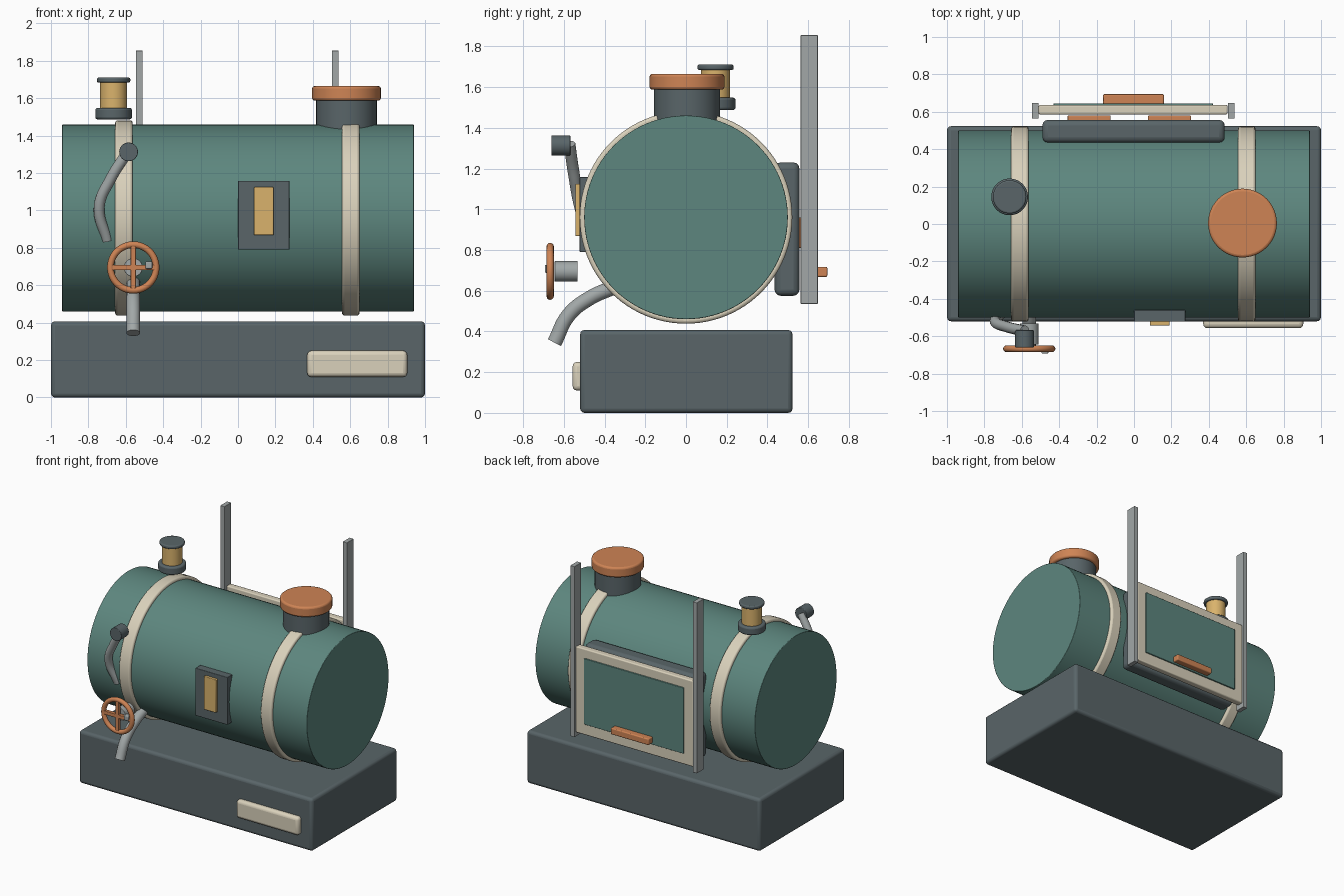
import bpy, math
from mathutils import Vector

if "Cube" in bpy.data.objects:
    bpy.data.objects.remove(bpy.data.objects["Cube"])


def mat(name, r, g, b):
    m = bpy.data.materials.new(name)
    m.diffuse_color = (r, g, b, 1)
    m.use_nodes = True
    m.node_tree.nodes["Principled BSDF"].inputs["Base Color"].default_value = m.diffuse_color
    return m


GREEN = mat("green_paint", 0.11, 0.24, 0.21)
DARK = mat("dark_iron", 0.10, 0.13, 0.14)
CREAM = mat("cream", 0.70, 0.64, 0.50)
COPPER = mat("copper", 0.62, 0.23, 0.09)
BRASS = mat("brass", 0.70, 0.45, 0.15)
STEEL = mat("steel", 0.36, 0.39, 0.39)


def finish(name, m, bevel=0, segs=3):
    o = bpy.context.object
    o.name = name
    o.data.materials.append(m)
    bpy.ops.object.transform_apply(location=False, rotation=True, scale=True)
    if bevel:
        b = o.modifiers.new("bevel", 'BEVEL')
        b.width, b.segments, b.limit_method = bevel, segs, 'ANGLE'
    bpy.ops.object.shade_smooth_by_angle(angle=math.radians(35))
    return o


def box(name, x, y, z, m, bevel=0):
    """Box from (min, max) ranges."""
    r = (x, y, z)
    bpy.ops.mesh.primitive_cube_add(size=1, location=[(a + b) / 2 for a, b in r])
    bpy.context.object.scale = [b - a for a, b in r]
    return finish(name, m, bevel)


def rod(name, p0, p1, radius, m, bevel=0, verts=48):
    """Cylinder between two points."""
    a, b = Vector(p0), Vector(p1)
    bpy.ops.mesh.primitive_cylinder_add(
        vertices=verts, radius=radius, depth=(b - a).length, location=(a + b) / 2,
        rotation=(b - a).to_track_quat('Z', 'Y').to_euler())
    return finish(name, m, bevel)


def tube(name, pts, radius, m):
    """Smooth curved pipe through points."""
    c = bpy.data.curves.new(name, 'CURVE')
    c.dimensions = '3D'
    c.bevel_depth, c.bevel_resolution, c.use_fill_caps = radius, 5, True
    s = c.splines.new('BEZIER')
    s.bezier_points.add(len(pts) - 1)
    for bp, p in zip(s.bezier_points, pts):
        bp.co = p
        bp.handle_left_type = bp.handle_right_type = 'AUTO'
    o = bpy.data.objects.new(name, c)
    bpy.context.collection.objects.link(o)
    bpy.ops.object.select_all(action='DESELECT')
    o.select_set(True)
    bpy.context.view_layer.objects.active = o
    bpy.ops.object.convert(target='MESH')
    return finish(name, m)


# Base block with front plate
box("base", (-1, 1), (-0.52, 0.523), (0, 0.407), DARK, 0.022)
box("base_plate", (0.37, 0.905), (-0.557, -0.50), (0.11, 0.25), CREAM, 0.022)

# Tank and bands
rod("tank", (-0.94, 0, 0.96), (0.94, 0, 0.96), 0.50, GREEN, 0.004, 96)
for side, x in (("left", -0.61), ("right", 0.603)):
    rod(side + "_band", (x - 0.047, 0, 0.96), (x + 0.047, 0, 0.96), 0.522, CREAM, 0.014, 96)

# Filler neck and cap
rod("filler_neck", (0.58, 0.005, 1.42), (0.58, 0.005, 1.60), 0.162, DARK, 0.008)
rod("filler_cap", (0.58, 0.005, 1.587), (0.58, 0.005, 1.665), 0.184, COPPER, 0.014)

# Whistle
wx, wy = -0.665, 0.145
rod("whistle_flange", (wx, wy, 1.487), (wx, wy, 1.548), 0.098, DARK, 0.012)
rod("whistle_body", (wx, wy, 1.54), (wx, wy, 1.69), 0.072, BRASS)
rod("whistle_top", (wx, wy, 1.684), (wx, wy, 1.71), 0.089, DARK, 0.008)

# Front gauge
box("gauge_plate", (0, 0.275), (-0.522, -0.46), (0.79, 1.158), DARK, 0.004)
box("gauge_glass", (0.085, 0.19), (-0.543, -0.51), (0.868, 1.125), BRASS, 0.005)

# Curved lever with knob
tube("lever_arm", [(-0.585, -0.572, 1.32), (-0.68, -0.55, 1.17), (-0.742, -0.522, 1.02),
                   (-0.70, -0.468, 0.84)], 0.029, STEEL)
rod("lever_knob", (-0.585, -0.66, 1.313), (-0.585, -0.568, 1.313), 0.05, DARK, 0.004)

# Valve body, handwheel and spout
hx, hz, hy = -0.56, 0.695, -0.667
rod("valve_body", (hx, -0.645, hz), (hx, -0.532, hz), 0.05, STEEL, 0.003)
bpy.ops.mesh.primitive_torus_add(location=(hx, hy, hz), rotation=(math.pi / 2, 0, 0),
                                 major_radius=0.122, minor_radius=0.018,
                                 major_segments=48, minor_segments=12)
finish("handwheel_rim", COPPER)
box("handwheel_spoke_h", (hx - 0.12, hx + 0.12), (hy - 0.014, hy + 0.014), (hz - 0.014, hz + 0.014), COPPER, 0.003)
box("handwheel_spoke_v", (hx - 0.014, hx + 0.014), (hy - 0.014, hy + 0.014), (hz - 0.12, hz + 0.12), COPPER, 0.003)
box("handwheel_grip", (-0.495, -0.458), (-0.693, -0.655), (0.688, 0.727), STEEL, 0.006)
tube("spout", [(hx, -0.36, 0.615), (hx, -0.47, 0.565), (hx, -0.575, 0.482), (hx, -0.646, 0.345)],
     0.037, STEEL)

# Rear firebox with two burners behind the door
box("firebox", (-0.49, 0.485), (0.435, 0.557), (0.575, 1.23), DARK, 0.03)
for side, x in (("left", -0.24), ("right", 0.19)):
    box(side + "_burner", (x - 0.115, x + 0.115), (0.55, 0.58), (0.81, 0.96), COPPER, 0.005)

# Sliding door on guide posts
for side, x in (("left", -0.528), ("right", 0.52)):
    box(side + "_guide_post", (x - 0.018, x + 0.018), (0.563, 0.647), (0.535, 1.855), STEEL, 0.003)
box("door_frame", (-0.51, 0.50), (0.586, 0.636), (0.57, 1.235), CREAM, 0.008)
box("door_panel", (-0.43, 0.422), (0.62, 0.645), (0.655, 1.165), GREEN, 0.004)
box("door_handle", (-0.165, 0.16), (0.64, 0.694), (0.668, 0.717), COPPER, 0.007)
